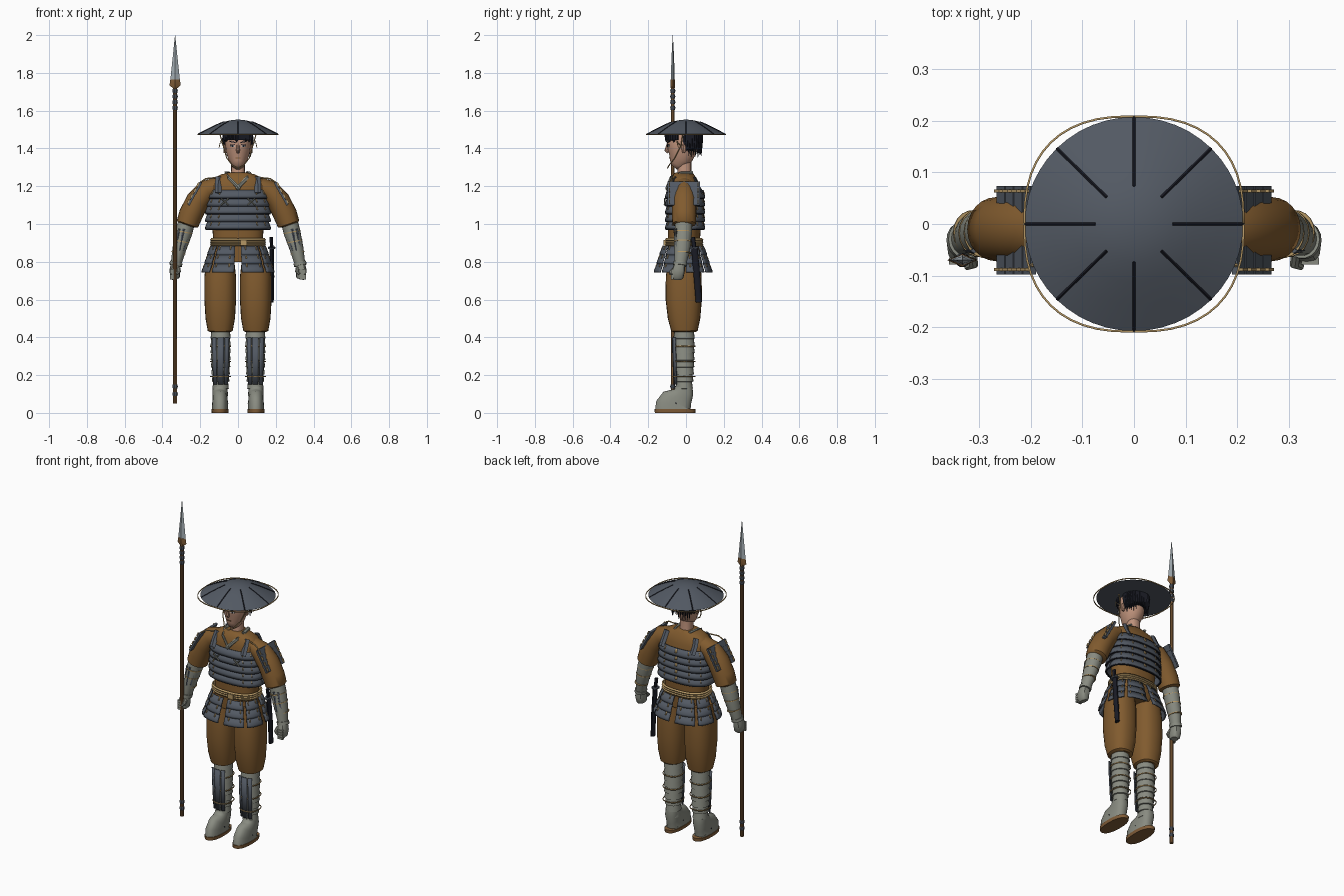
import bpy, bmesh, math, random
from mathutils import Vector

random.seed(4)
COLOURS = {
    "slate": (0.085, 0.10, 0.125), "brown_cloth": (0.22, 0.105, 0.028), "grey_cloth": (0.25, 0.26, 0.22),
    "skin": (0.52, 0.29, 0.20), "tan_cord": (0.46, 0.31, 0.13), "black": (0.010, 0.011, 0.018),
    "wood": (0.22, 0.11, 0.04), "steel": (0.36, 0.41, 0.44), "eye_white": (0.6, 0.6, 0.58),
}
MATS = {}
for key, c in COLOURS.items():
    MATS[key] = bpy.data.materials.new(key)
    MATS[key].diffuse_color = (*c, 1)


def finish(name, bm, mat, angle=35):
    bmesh.ops.recalc_face_normals(bm, faces=bm.faces)
    me = bpy.data.meshes.new(name)
    bm.to_mesh(me)
    bm.free()
    me.materials.append(MATS[mat])
    me.polygons.foreach_set("use_smooth", [True] * len(me.polygons))
    me.set_sharp_from_angle(angle=math.radians(angle))
    ob = bpy.data.objects.new(name, me)
    bpy.context.collection.objects.link(ob)
    return ob


def loft(name, mat, rings, n=20, ref=(0, 1, 0), e=1.0, angle=35):
    """Elliptical sections (x, y, z, a, b) along a path; b lies along ref."""
    bm, ref, prev = bmesh.new(), Vector(ref), None
    pts = [Vector(r[:3]) for r in rings]
    for i, r in enumerate(rings):
        t = pts[min(i + 1, len(pts) - 1)] - pts[max(i - 1, 0)]
        a = ref.cross(t).normalized()
        b = t.cross(a).normalized()
        ring = []
        for k in range(n):
            c, s = math.cos(2 * math.pi * k / n), math.sin(2 * math.pi * k / n)
            c, s = math.copysign(abs(c) ** e, c), math.copysign(abs(s) ** e, s)
            ring.append(bm.verts.new(pts[i] + a * r[3] * c + b * r[4] * s))
        if prev:
            for k in range(n):
                bm.faces.new((prev[k], prev[k - 1], ring[k - 1], ring[k]))
        else:
            bm.faces.new(ring)
        prev = ring
    bm.faces.new(prev)
    return finish(name, bm, mat, angle)


def column(name, mat, rings, cx=0, **kw):
    """Upright loft from (z, y, rx, ry) rings."""
    return loft(name, mat, [(cx, y, z, a, b) for z, y, a, b in rings], e=kw.pop("e", 0.85), **kw)


def wire(name, mat, pts, r=0.004, ref=(0.3, 1, 0.1)):
    return loft(name, mat, [(*p, r, r) for p in pts], n=6, ref=ref)


def arc_plate(name, mat, a0, a1, rows, cx=0, cy=0, thick=0.008, n=8):
    """Curved plate on an ellipse; rows are (z, rx, ry), angles in degrees, 270 = front."""
    bm, prev = bmesh.new(), None
    for z, rx, ry in rows:
        ring = []
        for k in range(n + 1):
            t = math.radians(a0 + (a1 - a0) * k / n)
            c, s = math.cos(t), math.sin(t)
            ring.append(bm.verts.new((cx + rx * math.copysign(abs(c) ** .8, c),
                                      cy + ry * math.copysign(abs(s) ** .8, s), z)))
        if prev:
            for k in range(n):
                bm.faces.new((prev[k], prev[k + 1], ring[k + 1], ring[k]))
        prev = ring
    ob = finish(name, bm, mat)
    mod = ob.modifiers.new("thickness", "SOLIDIFY")
    mod.thickness, mod.offset = thick, 0
    return ob


def box(name, mat, loc, size, rot=(0, 0, 0)):
    bm = bmesh.new()
    bmesh.ops.create_cube(bm, size=1)
    bmesh.ops.scale(bm, vec=size, verts=bm.verts)
    ob = finish(name, bm, mat)
    ob.location, ob.rotation_euler = loc, rot
    return ob


# Hat: shell with hollow underside, ribs and rim
top = [(.212, 1.475), (.16, 1.502), (.115, 1.524), (.075, 1.541), (.04, 1.549), (.012, 1.552)]
under = [(.03, 1.522), (.12, 1.503), (.208, 1.474)]
column("hat", "slate", [(z, 0, r, r * .98) for r, z in under + top], n=48, e=1, angle=50)
arc_plate("hat_rim", "tan_cord", 0, 360, [(1.472, .213, .209), (1.477, .213, .209)], thick=.004, n=48).modifiers
for k in range(8):
    t = k * math.pi / 4
    loft("hat_rib", "black", [(r * math.cos(t), r * .98 * math.sin(t), z + .001, .003, .0022) for r, z in top[:4]],
         n=4, ref=(0, 0, 1))

# Head, neck and face
column("head", "skin", [(1.30, -.062, .018, .02), (1.315, -.05, .035, .042), (1.345, -.032, .052, .062),
                        (1.38, -.022, .063, .075), (1.42, -.02, .068, .08), (1.47, -.018, .067, .08),
                        (1.50, -.015, .05, .06)], n=24, e=.95, angle=60)
column("neck", "skin", [(1.24, -.008, .04, .042), (1.28, -.008, .036, .036), (1.36, -.008, .036, .036)])
loft("nose", "skin", [(0, -.096, 1.425, .006, .006), (0, -.102, 1.39, .01, .012), (0, -.094, 1.378, .008, .008)], n=8)
box("mouth", "wood", (0, -.087, 1.350), (.026, .006, .004))
for s in (1, -1):
    box("eye_white", "eye_white", (s * .028, -.0935, 1.412), (.022, .006, .009), (0, 0, s * .28))
    box("iris", "black", (s * .028, -.095, 1.412), (.01, .007, .01), (0, 0, s * .28))
    box("upper_lid", "black", (s * .028, -.095, 1.419), (.027, .006, .004), (0, s * .1, s * .28))
    box("eyebrow", "black", (s * .029, -.094, 1.434), (.032, .006, .005), (0, s * -.15, s * .28))
    loft("ear", "skin", [(s * .069, -.012, z, .009, b) for z, b in ((1.375, .006), (1.40, .013), (1.42, .01))], n=8)
    # Chin cord from the hat round the jaw
    wire("chin_cord", "tan_cord", [(s * .10, -.015, 1.49), (s * .08, -.025, 1.42), (s * .06, -.06, 1.35),
                                   (s * .03, -.09, 1.31), (0, -.098, 1.295)], .003)
    wire("cord_loop", "tan_cord", [(s * .078, -.03, 1.415), (s * .092, -.05, 1.44), (s * .10, -.04, 1.405)], .0025)

# Hair: cap on the back of the head with jagged locks
column("hair", "black", [(1.385, .03, .05, .045), (1.40, .02, .07, .06), (1.44, .018, .076, .066), (1.50, .015, .07, .065)])
for k in range(34):
    t = 2 * math.pi * k / 34
    back = math.sin(t) > -.3
    tip = random.uniform(1.35, 1.39) if back else random.uniform(1.43, 1.455)
    c, s, cy, ry = math.cos(t), math.sin(t), (.015 if back else -.02), (.066 if back else .083)
    loft("hair_lock", "black", [(.07 * c, cy + ry * s, 1.49, .011, .011), (.074 * c, cy + ry * s, 1.445, .010, .010),
                                (.068 * c, cy + ry * s, tip, .001, .001)], n=5)

# Jacket body and hips
column("jacket", "brown_cloth", [(.80, -.01, .135, .08), (.88, -.01, .135, .085), (.93, -.01, .132, .085),
                                 (1.0, -.008, .138, .087), (1.12, -.008, .15, .09), (1.20, -.01, .155, .083),
                                 (1.24, -.012, .135, .07), (1.262, -.01, .09, .055), (1.272, -.01, .05, .045)],
       n=32, angle=50)

# Chest armour: overlapping flared rows with lacing
for i in range(5):
    z = 1.18 - i * .041
    w = .148 + .004 * min(i, 2)
    arc_plate("chest_row", "slate", 0, 360, [(z, w, .092), (z - .03, w + .013, .101), (z - .043, w + .015, .102)],
              cy=-.005, n=40)
    arc_plate("row_seam", "black", 0, 360, [(z - .041, w + .013, .0985), (z - .047, w + .013, .0985)], cy=-.005, n=40)
    for a in (35, 65, 90, 115, 145, 215, 238, 302, 325):
        arc_plate("chest_lacing", "tan_cord", a - 1, a + 1, [(z - .004, w + .006, .097), (z - .024, w + .0155, .1045)],
                  cy=-.005, thick=.004, n=1)

# Belt
for z in (.892, .904, .916):
    arc_plate("belt", "tan_cord", 0, 360, [(z - .007, .139, .093), (z, .144, .098), (z + .006, .139, .093)], cy=-.01, n=36)
box("belt_knot", "tan_cord", (.03, -.108, .90), (.035, .02, .03))

# Hip plates: eight hinged panels of three rows
for k in range(8):
    a = 22.5 + 45 * k
    for i in range(3):
        z = .882 - i * .046
        f = .015 * i
        arc_plate("hip_plate", "slate", a - 19, a + 19,
                  [(z, .143 + f, .105 + f), (z - .036, .158 + f, .121 + f), (z - .047, .16 + f, .122 + f)],
                  cy=-.015, n=6)
        for d in (-12, 12):
            arc_plate("hip_lacing", "tan_cord", a + d - 1, a + d + 1,
                      [(z + .004, .145 + f, .107 + f), (z - .018, .156 + f, .118 + f)], cy=-.015, thick=.004, n=1)

for s in (1, -1):
    # Sleeve, forearm and hand
    loft("sleeve", "brown_cloth", [(s * .10, -.01, 1.205, .045, .05), (s * .165, -.01, 1.178, .058, .06),
                                   (s * .215, -.01, 1.12, .062, .065), (s * .25, -.01, 1.05, .063, .065),
                                   (s * .268, -.01, 1.0, .059, .062), (s * .27, -.01, .992, .045, .045)], n=24, angle=50)
    loft("forearm", "grey_cloth", [(s * .27, -.012, 1.02, .044, .046), (s * .285, -.014, .96, .045, .047),
                                   (s * .31, -.02, .87, .037, .042), (s * .328, -.03, .79, .028, .032)], n=18)
    loft("cuff", "grey_cloth", [(s * .327, -.03, .797, .034, .037), (s * .331, -.032, .78, .034, .037)], n=18)
    loft("palm", "grey_cloth", [(s * .331, -.034, .785, .025, .028), (s * .335, -.04, .755, .028, .034),
                                (s * .333, -.045, .72, .026, .032), (s * .33, -.045, .708, .018, .024)], n=12, e=.7)
    loft("thumb", "grey_cloth", [(s * .315, -.058, .768, .01, .01), (s * .312, -.078, .748, .01, .01),
                                 (s * .325, -.083, .735, .007, .007)], n=8, ref=(1, 0, 0))
    for i in range(4):
        box("finger", "grey_cloth", (s * .342, -.072, .712 + i * .0145), (.034, .014, .0125))
    # Forearm splints
    for d, y in ((-.024, -.05), (.0, -.06), (.024, -.052)):
        loft("arm_splint", "slate", [(s * (.286 + d), y, .975, .008, .005), (s * (.309 + d * .8), y + .001, .86, .007, .005)], n=4)
    for z, x in ((.96, .285), (.91, .299), (.85, .314)):
        loft("arm_tie", "tan_cord", [(s * x, -.017, z, .046 - (.96 - z) * .08, .05 - (.96 - z) * .06),
                                     (s * (x + .001), -.017, z - .005, .046 - (.96 - z) * .08, .05 - (.96 - z) * .06)], n=18)

    # Shoulder guard: stepped slats following the sleeve
    for i in range(4):
        box("shoulder_slat", "slate", (s * (.203 + i * .017), -.012, 1.205 - i * .03), (.036, .172, .012), (0, s * 1.12, 0))
        for y in (-.088, .064):
            box("slat_lacing", "tan_cord", (s * (.212 + i * .017), y, 1.209 - i * .03), (.022, .006, .009), (0, s * 1.12, 0))
    wire("shoulder_cord", "tan_cord", [(s * .12, -.06, 1.245), (s * .17, -.075, 1.24), (s * .2, -.08, 1.22)])

    # Crossed collar and armour straps
    loft("collar", "grey_cloth", [(s * .05, .035, 1.272, .011, .006), (s * .062, -.03, 1.272, .011, .006),
                                  (s * .05, -.078, 1.245, .011, .006), (s * -.008, -.103, 1.185, .011, .006)], ref=(.2, 1, .6), n=6)
    for y0, y1 in ((-.07, -.1), (.055, .088)):
        loft("armour_strap", "slate", [(s * .10, y0 * .8, 1.25, .018, .006), (s * .105, y0 * 1.1, 1.21, .018, .006),
                                       (s * .105, y1, 1.165, .018, .006)], n=4, ref=(0, 1, .2))
    for d in (1, -1):
        wire("chest_tie", "grey_cloth", [(s * .07 - d * .02, -.112, 1.135), (s * .07 + d * .02, -.114, 1.10)], .004)

    # Trouser leg
    column("trouser_leg", "brown_cloth", [(.428, -.008, .055, .06), (.434, -.008, .066, .07), (.50, -.01, .078, .086),
                                          (.60, -.012, .084, .096), (.72, -.012, .084, .095), (.84, -.01, .07, .08)],
           cx=s * .094, n=24)
    # Wrapped shin: stacked tapered bands
    bands = []
    for i in range(9):
        z, r = .09 + i * .038, .037 + .0135 * math.sin(min(1, i / 6) * math.pi / 2)
        bands += [(z, -.01, r + .003, r + .006), (z + .036, -.01, r - .001, r + .001)]
    column("leg_wrap", "grey_cloth", bands, cx=s * .092, n=20, e=1, angle=25)
    # Shin guard splints and ties
    for a in (238, 270, 302):
        arc_plate("shin_splint", "slate", a - 13, a + 13, [(.15, .048, .052), (.28, .054, .058), (.40, .057, .061)],
                  cx=s * .092, cy=-.01, n=3)
    for z in (.19, .27, .35):
        arc_plate("shin_tie", "tan_cord", 0, 360, [(z, .054, .059), (z + .006, .054, .059)], cx=s * .092, cy=-.01, thick=.003, n=20)
    # Shoe, sole and strap
    column("shoe", "grey_cloth", [(.018, -.058, .043, .105), (.04, -.058, .042, .102), (.06, -.048, .041, .088),
                                  (.085, -.025, .040, .064), (.11, -.012, .040, .052), (.135, -.01, .038, .045)],
           cx=s * .095, n=24, angle=60)
    column("sole", "wood", [(0, -.058, .044, .107), (.02, -.058, .046, .109)], cx=s * .095, n=24)
    for d in (1, -1):
        wire("sandal_strap", "black", [(s * .095, -.135, .058), (s * .095 + d * .02, -.098, .077),
                                       (s * .095 + d * .041, -.05, .05)], .0035, (0, 0, 1))

# Sheathed short sword on the hip
loft("scabbard", "black", [(.178, .068, .585, .011, .017), (.18, .058, .72, .012, .018), (.178, .045, .87, .012, .018)], n=10)
loft("sword_guard", "slate", [(.178, .044, .87, .02, .026), (.178, .043, .878, .02, .026)], n=12)
loft("sword_grip", "black", [(.178, .043, .878, .009, .012), (.176, .036, .93, .009, .012)], n=8)

# Spear
SX, SY = -.333, -.07


def spear_part(name, mat, rings, n=10):
    loft(name, mat, [(SX, SY, z, a, b) for z, a, b in rings], n=n)


spear_part("spear_shaft", "wood", [(.05, .011, .011), (1.74, .010, .010)])
for z in (.10, .14, 1.615, 1.645, 1.675, 1.705):
    spear_part("spear_collar", "slate", [(z - .011, .012, .012), (z, .0145, .0145), (z + .011, .012, .012)])
spear_part("spear_socket", "wood", [(1.72, .013, .013), (1.735, .03, .012), (1.765, .025, .012)], 4)
spear_part("spear_blade", "steel", [(1.75, .027, .010), (1.775, .024, .010), (1.88, .013, .007), (2.0, .0006, .0006)], 4)
